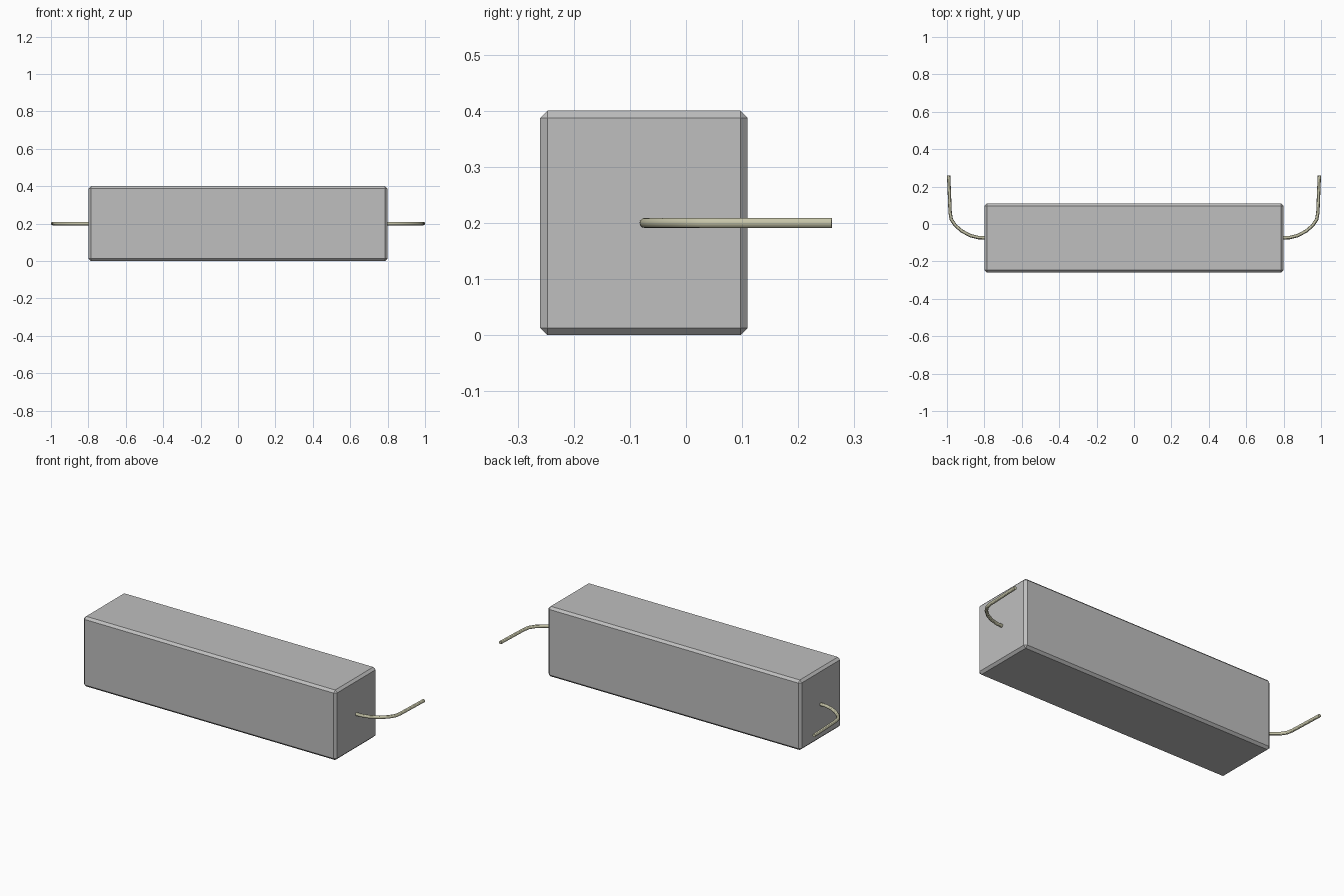
import bpy
import bmesh
from mathutils import Matrix

cube = bpy.data.objects.get("Cube")
if cube:
    bpy.data.objects.remove(cube, do_unlink=True)


def material(name, color):
    mat = bpy.data.materials.new(name)
    mat.use_nodes = True
    rgba = (*color, 1.0)
    mat.diffuse_color = rgba
    mat.node_tree.nodes["Principled BSDF"].inputs["Base Color"].default_value = rgba
    return mat


body_grey = material("body_grey", (0.52, 0.52, 0.52))
lead_metal = material("lead_metal", (0.56, 0.55, 0.39))


def add_object(name, data, mat):
    obj = bpy.data.objects.new(name, data)
    bpy.context.collection.objects.link(obj)
    data.materials.append(mat)
    return obj


# Rectangular body with a single chamfer on every edge
bm = bmesh.new()
bmesh.ops.create_cube(bm, size=1.0)
bm.transform(Matrix.Translation((0, -0.075, 0.2)) @ Matrix.Diagonal((1.6, 0.37, 0.4, 1)))
bmesh.ops.bevel(bm, geom=bm.edges[:], offset=0.013, segments=1, affect='EDGES')
body_mesh = bpy.data.meshes.new("body")
bm.to_mesh(body_mesh)
bm.free()
add_object("body", body_mesh, body_grey)

# Bent wire leads: out of each end, then curving towards the back
LEAD_PATH = [(0.78, -0.074), (0.83, -0.073), (0.875, -0.062), (0.92, -0.038),
             (0.955, -0.008), (0.977, 0.025), (0.983, 0.06), (0.991, 0.26)]


def add_lead(name, side):
    curve = bpy.data.curves.new(name, 'CURVE')
    curve.dimensions = '3D'
    curve.bevel_depth = 0.009
    curve.bevel_resolution = 4
    curve.use_fill_caps = True
    spline = curve.splines.new('POLY')
    spline.points.add(len(LEAD_PATH) - 1)
    for point, (x, y) in zip(spline.points, LEAD_PATH):
        point.co = (side * x, y, 0.2, 1)
    obj = add_object(name, curve, lead_metal)
    bpy.ops.object.select_all(action='DESELECT')
    obj.select_set(True)
    bpy.context.view_layer.objects.active = obj
    bpy.ops.object.convert(target='MESH')
    bpy.ops.object.shade_smooth_by_angle()


add_lead("left_lead", 1)
add_lead("right_lead", -1)
